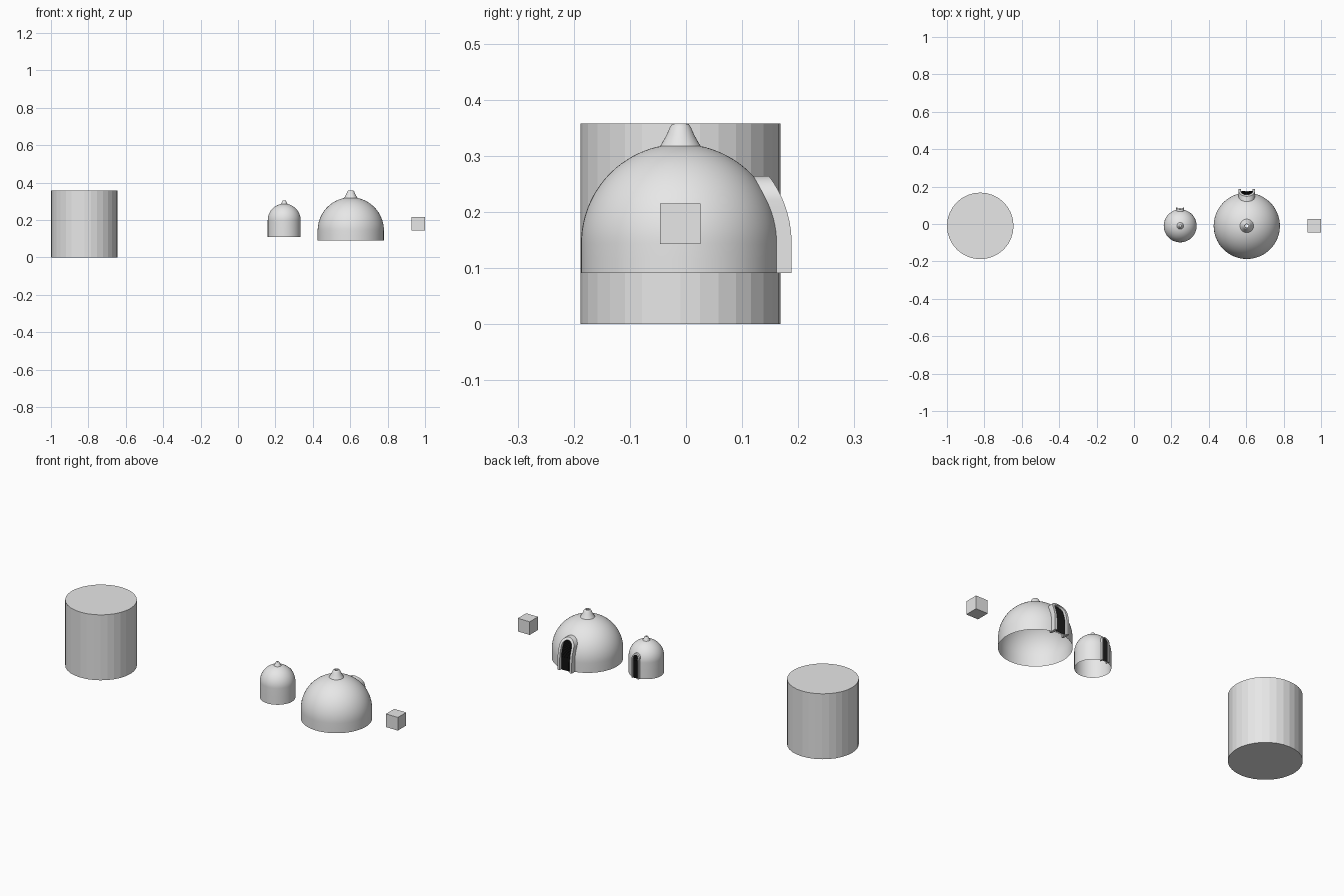
import bpy, bmesh, math

if "Cube" in bpy.data.objects:
    bpy.data.objects.remove(bpy.data.objects["Cube"])

CY = -0.01  # common centre line in y


def mat(name, c):
    m = bpy.data.materials.new(name)
    m.diffuse_color = (*c, 1)
    m.use_nodes = True
    m.node_tree.nodes["Principled BSDF"].inputs["Base Color"].default_value = m.diffuse_color
    return m


CLAY = mat("pale_grey", (0.8, 0.8, 0.8))
DARK = mat("black", (0.006, 0.006, 0.006))


def finish(bm, name, m, smooth=None, recalc=True):
    if recalc:
        bmesh.ops.recalc_face_normals(bm, faces=bm.faces)
    me = bpy.data.meshes.new(name)
    bm.to_mesh(me)
    bm.free()
    me.materials.append(m)
    ob = bpy.data.objects.new(name, me)
    bpy.context.collection.objects.link(ob)
    if smooth:
        bpy.ops.object.select_all(action='DESELECT')
        ob.select_set(True)
        bpy.context.view_layer.objects.active = ob
        bpy.ops.object.shade_smooth_by_angle(angle=math.radians(smooth))
    return ob


def grid_faces(bm, rows, closed):
    """Bridge consecutive rows of vertices with quads."""
    for a, b in zip(rows, rows[1:]):
        n = len(a)
        for i in range(n if closed else n - 1):
            j = (i + 1) % n
            bm.faces.new((a[i], a[j], b[j], b[i]))


def lathe(name, cx, profile, m, n=64):
    bm = bmesh.new()
    rows = [[bm.verts.new((cx + r * math.cos(2 * math.pi * i / n),
                           CY + r * math.sin(2 * math.pi * i / n), z))
             for i in range(n)] for r, z in profile]
    grid_faces(bm, rows, True)
    # profile runs upward along the outside, so the winding faces outward
    return finish(bm, name, m, 40, recalc=False)


def front_y(r, spring, z):
    """Distance of a wall-and-dome surface at height z."""
    h = max(0, z - spring)
    return CY + math.sqrt(max(0, r * r - h * h))


def arch(w, base, top, steps=20):
    """Round-headed arch outline in x and z."""
    c = top - w
    left = [(-w, base + (c - base) * i / 10) for i in range(10)]
    head = [(-w * math.cos(math.pi * i / steps), c + w * math.sin(math.pi * i / steps))
            for i in range(steps + 1)]
    return left + head + [(-x, z) for x, z in reversed(left)]


def dome_hut(prefix, cx, r, base, spring, door_top):
    # open-bottomed dome on a short wall
    hole = 0.05 * r
    end = math.pi / 2 - 0.06
    dome = [(r, base), (r, (base + spring) / 2)]
    dome += [(r * math.cos(end * i / 24), spring + r * math.sin(end * i / 24))
             for i in range(25)]
    lathe(prefix + "_dome", cx, dome, CLAY)
    # chimney knob with a narrow hole
    t = spring + r
    lathe(prefix + "_chimney", cx,
          [(0.21 * r, t - 0.03 * r), (0.185 * r, t + 0.01 * r), (0.14 * r, t + 0.09 * r),
           (0.105 * r, t + 0.17 * r), (0.085 * r, t + 0.2 * r), (0.065 * r, t + 0.207 * r),
           (hole, t + 0.19 * r), (hole, t - 0.01 * r)], CLAY, 32)

    # raised arch around the doorway
    w, iw = 0.243 * r, 0.17 * r
    ro = 1.12 * r
    outer = arch(w, base, door_top)
    inner = arch(iw, base, door_top - (w - iw))
    bm = bmesh.new()

    def row(pts, inset):
        return [bm.verts.new((cx + x, front_y(ro, spring, z) - inset * r, z)) for x, z in pts]

    rows = [row(outer, 0.24), row(outer, 0.02), row(outer, 0), row(inner, 0), row(inner, 0.24)]
    rows.append(rows[0])
    grid_faces(bm, rows, False)
    for k in (0, -1):
        bm.faces.new([q[k] for q in rows[:-1]])
    finish(bm, prefix + "_door_frame", CLAY, 40)

    # dark pleated curtain filling the doorway
    bm = bmesh.new()
    cols = []
    n = 24
    top = door_top - (w - iw)
    for i in range(n + 1):
        x = -iw + 2 * iw * i / n
        head = top - iw + math.sqrt(max(0, iw * iw - x * x))
        fold = 0.018 * r * (i % 2)
        cols.append([bm.verts.new((cx + x, front_y(1.04 * r, spring, z) + fold, z))
                     for z in (base + (head - base) * k / 16 for k in range(17))])
    grid_faces(bm, cols, False)
    ob = finish(bm, prefix + "_door_curtain", DARK, recalc=False)
    ob.data.flip_normals()
    if sum(p.normal.y for p in ob.data.polygons) < 0:
        ob.data.flip_normals()


# plain cylinder on the left
bm = bmesh.new()
bmesh.ops.create_cone(bm, cap_ends=True, segments=32, radius1=0.178, radius2=0.178, depth=0.358)
bmesh.ops.translate(bm, verts=bm.verts, vec=(-0.822, CY, 0.179))
finish(bm, "cylinder", CLAY)

# small cube on the right
bm = bmesh.new()
bmesh.ops.create_cube(bm, size=0.072)
bmesh.ops.translate(bm, verts=bm.verts, vec=(0.964, CY, 0.179))
finish(bm, "cube", CLAY)

# the two domed huts
dome_hut("small", 0.247, 0.088, 0.11, 0.199, 0.243)
dome_hut("large", 0.603, 0.177, 0.091, 0.144, 0.264)
